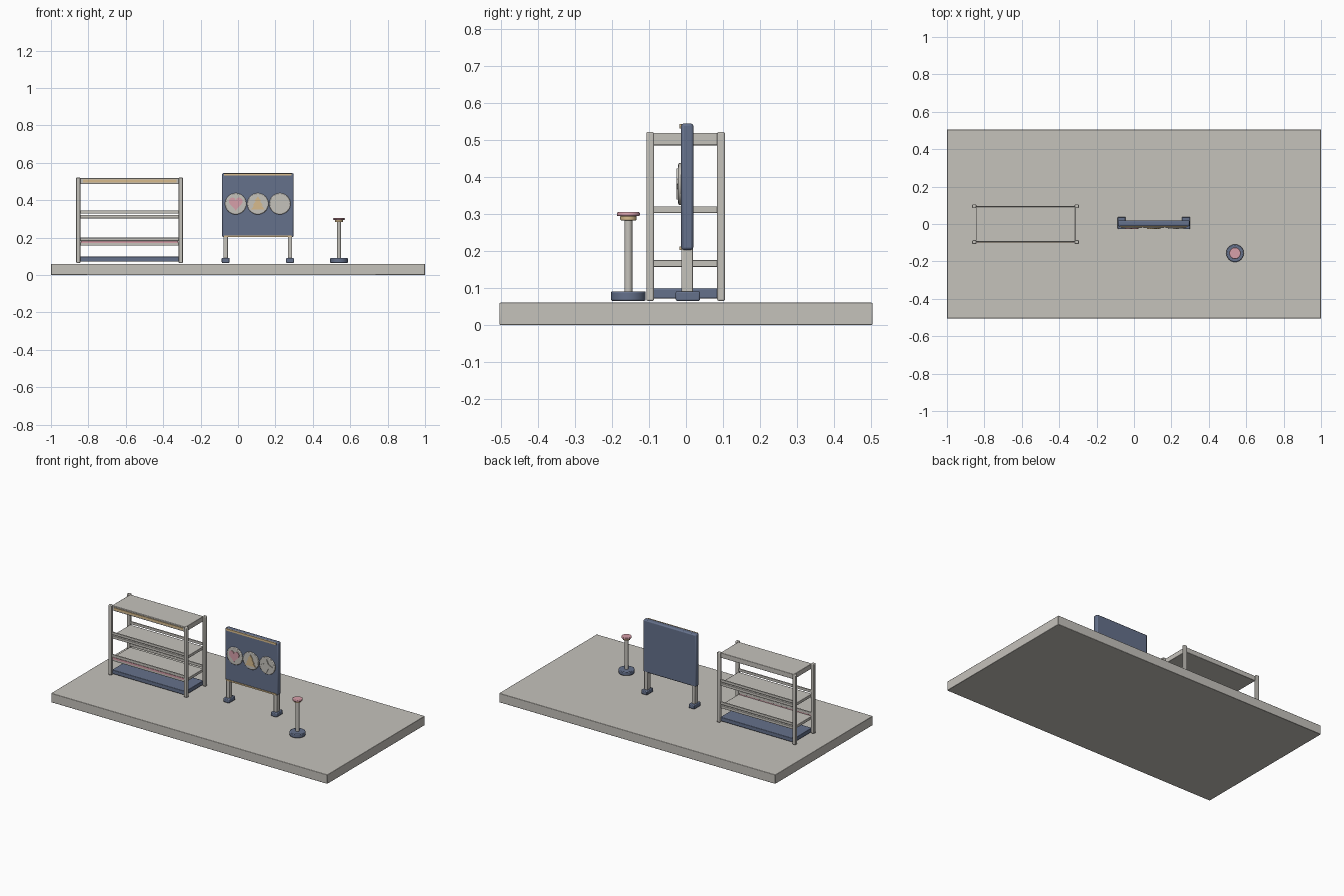
import bpy, bmesh, math
from mathutils import Matrix

if "Cube" in bpy.data.objects:
    bpy.data.objects.remove(bpy.data.objects["Cube"])


def mat(name, rgb):
    m = bpy.data.materials.new(name)
    m.diffuse_color = (*rgb, 1)
    m.use_nodes = True
    m.node_tree.nodes["Principled BSDF"].inputs["Base Color"].default_value = m.diffuse_color
    return m


GRAY = mat("warm_gray", (0.56, 0.54, 0.50))
BLUE = mat("slate_blue", (0.13, 0.165, 0.26))
TAN = mat("tan", (0.68, 0.50, 0.27))
PINK = mat("pink", (0.68, 0.35, 0.40))


def finish(name, bm, m, bevel=0.0):
    bmesh.ops.recalc_face_normals(bm, faces=bm.faces)
    me = bpy.data.meshes.new(name)
    bm.to_mesh(me)
    bm.free()
    me.materials.append(m)
    ob = bpy.data.objects.new(name, me)
    bpy.context.collection.objects.link(ob)
    if bevel:
        b = ob.modifiers.new("Bevel", 'BEVEL')
        b.width, b.segments, b.limit_method = bevel, 2, 'ANGLE'
    bpy.ops.object.select_all(action='DESELECT')
    ob.select_set(True)
    bpy.context.view_layer.objects.active = ob
    bpy.ops.object.shade_smooth_by_angle(angle=math.radians(35))
    return ob


def box(name, x0, x1, y0, y1, z0, z1, m, bevel=0.0):
    bm = bmesh.new()
    bmesh.ops.create_cube(bm, size=1)
    for v in bm.verts:
        v.co = ((x0 + x1) / 2 + v.co.x * (x1 - x0),
                (y0 + y1) / 2 + v.co.y * (y1 - y0),
                (z0 + z1) / 2 + v.co.z * (z1 - z0))
    return finish(name, bm, m, bevel)


def disc(name, x, y, z0, z1, r, m, bevel=0.0):
    bm = bmesh.new()
    bmesh.ops.create_cone(bm, cap_ends=True, segments=32, radius1=r, radius2=r,
                          depth=z1 - z0,
                          matrix=Matrix.Translation((x, y, (z0 + z1) / 2)))
    return finish(name, bm, m, bevel)


def plate(name, pts, x, z, y0, y1, m, bevel=0.0):
    """Flat outline in the xz plane, extruded from y1 to y0."""
    bm = bmesh.new()
    f = bm.faces.new([bm.verts.new((x + px, y1, z + pz)) for px, pz in pts])
    ext = bmesh.ops.extrude_face_region(bm, geom=[f])
    for v in ext["geom"]:
        if isinstance(v, bmesh.types.BMVert):
            v.co.y = y0
    return finish(name, bm, m, bevel)


# floor slab
box("floor_slab", -1, 1, -0.505, 0.505, 0, 0.06, GRAY, 0.003)

# shelf rack: posts, base, shelves with rails, coloured edge strips
for x in (-0.854, -0.306):
    for y in (-0.097, 0.095):
        box("rack_post", x - 0.011, x + 0.011, y - 0.0105, y + 0.0105,
            0.065, 0.522, GRAY, 0.004)
X0, X1 = -0.846, -0.314
box("rack_base", X0, X1, -0.095, 0.093, 0.072, 0.098, BLUE, 0.003)
for z in (0.157, 0.303):
    box("rack_shelf", X0, X1, -0.095, 0.093, z, z + 0.018, GRAY, 0.002)
    for y in (-0.093, 0.091):
        box("shelf_rail", X0, X1, y - 0.004, y + 0.004, z + 0.026, z + 0.043, GRAY, 0.001)
box("rack_top_shelf", X0, X1, -0.095, 0.093, 0.486, 0.519, GRAY, 0.003)
box("top_shelf_strip", -0.83, -0.33, -0.099, -0.094, 0.495, 0.51, TAN)
box("lower_shelf_strip", -0.84, -0.32, -0.099, -0.094, 0.171, 0.183, PINK)

# display board with legs, feet and trim
box("display_board", -0.085, 0.297, -0.013, 0.02, 0.203, 0.545, BLUE, 0.007)
for x in (-0.066, 0.278):
    box("board_leg", x - 0.012, x + 0.012, -0.012, 0.019, 0.085, 0.21, GRAY, 0.002)
    box("board_foot", x - 0.021, x + 0.021, -0.028, 0.038, 0.065, 0.091, BLUE, 0.004)
for z0, z1 in ((0.531, 0.544), (0.203, 0.212)):
    box("board_trim", -0.075, 0.287, -0.017, -0.01, z0, z1, TAN)

# round badges on the board
heart = [(0.0023 * 16 * math.sin(a) ** 3,
          0.0025 * (13 * math.cos(a) - 5 * math.cos(2 * a)
                    - 2 * math.cos(3 * a) - math.cos(4 * a)) + 0.004)
         for a in (i * math.tau / 32 for i in range(32))]
half = [(0.0, 0.04), (0.018, 0.015), (0.011, 0.015), (0.028, -0.01),
        (0.02, -0.01), (0.037, -0.031), (0.0, -0.031)]
tree = half + [(-px, pz) for px, pz in half[-2:0:-1]]
star = [((0.042, 0.019)[i % 2] * math.sin(i * math.tau / 8),
         (0.042, 0.019)[i % 2] * math.cos(i * math.tau / 8)) for i in range(8)]
circle = [(0.057 * math.sin(i * math.tau / 32), 0.057 * math.cos(i * math.tau / 32))
          for i in range(32)]
for name, x, pts, m in (("heart", -0.012, heart, PINK), ("tree", 0.106, tree, TAN),
                        ("star", 0.224, star, GRAY)):
    plate(name + "_badge", circle, x, 0.381, -0.021, -0.01, GRAY, 0.004)
    plate(name + "_icon", pts, x, 0.381, -0.026, -0.02, m)

# small round stand
SX, SY = 0.54, -0.156
disc("stand_base", SX, SY, 0.065, 0.091, 0.047, BLUE, 0.004)
disc("stand_pole", SX, SY, 0.088, 0.286, 0.0108, GRAY)
disc("stand_collar", SX, SY, 0.283, 0.295, 0.022, TAN, 0.002)
disc("stand_cap", SX, SY, 0.294, 0.305, 0.031, PINK, 0.003)
